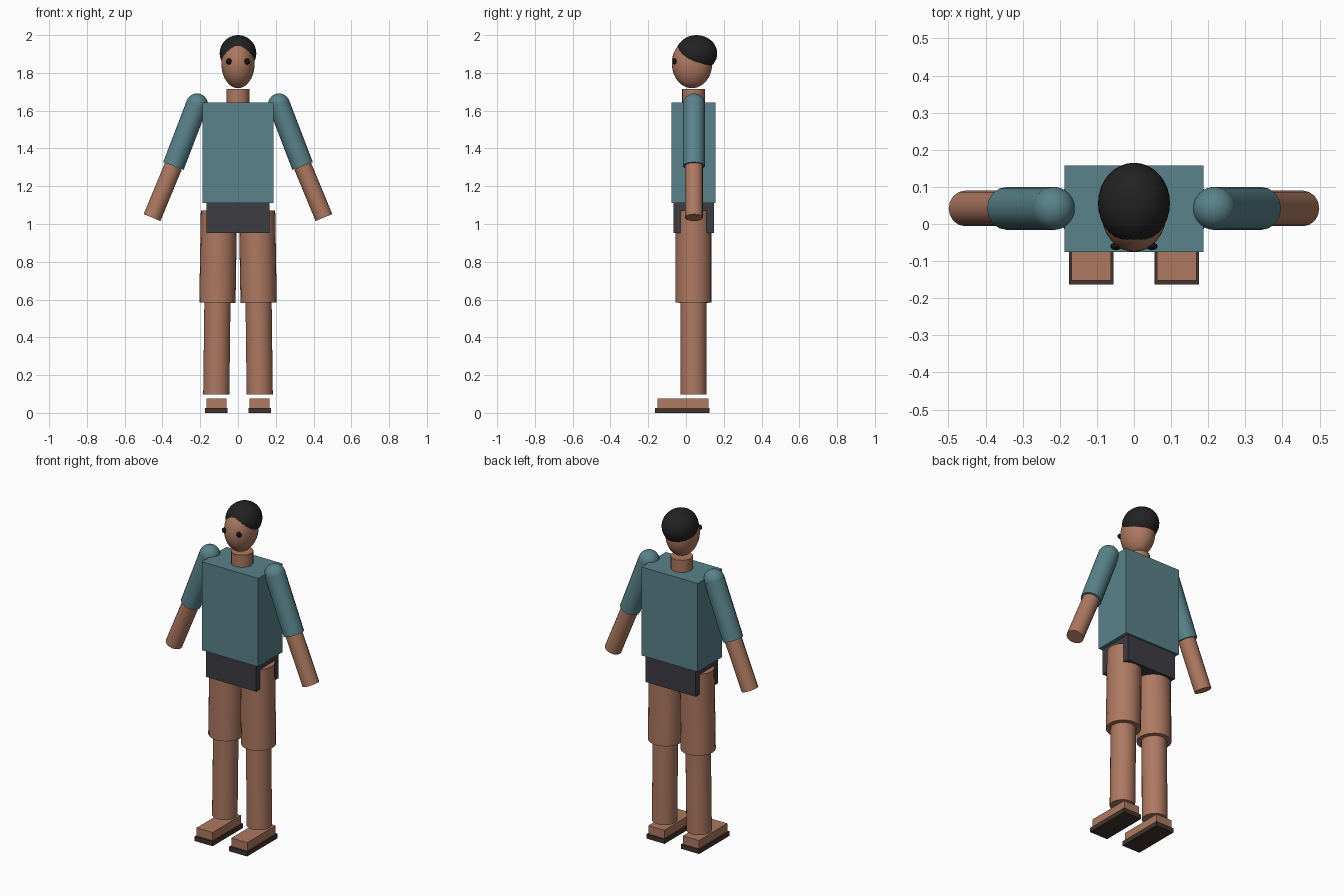
import bpy, math
from mathutils import Vector

if "Cube" in bpy.data.objects:
    bpy.data.objects.remove(bpy.data.objects["Cube"])

def material(name, rgb):
    m = bpy.data.materials.new(name)
    m.diffuse_color = (*rgb, 1)
    m.use_nodes = True
    m.node_tree.nodes["Principled BSDF"].inputs["Base Color"].default_value = m.diffuse_color
    return m

SKIN = material("skin", (0.42, 0.19, 0.12))
SHIRT = material("teal cloth", (0.10, 0.225, 0.255))
SHORTS = material("dark grey cloth", (0.048, 0.045, 0.055))
HAIR = material("black hair", (0.016, 0.016, 0.016))
SOLE = material("brown sole", (0.055, 0.034, 0.027))
EYE = material("eye black", (0.007, 0.006, 0.006))

def finish(name, mat, smooth=True):
    ob = bpy.context.object
    ob.name = name
    ob.data.materials.append(mat)
    bpy.ops.object.transform_apply(location=False, rotation=False, scale=True)
    if smooth:
        bpy.ops.object.shade_smooth_by_angle(angle=math.radians(40))
    return ob

def box(name, mat, lo, hi):
    lo, hi = Vector(lo), Vector(hi)
    bpy.ops.mesh.primitive_cube_add(size=1, location=(lo + hi) / 2)
    bpy.context.object.scale = hi - lo
    return finish(name, mat, False)

def ball(name, mat, centre, radii):
    bpy.ops.mesh.primitive_uv_sphere_add(segments=32, ring_count=20, radius=1, location=centre)
    bpy.context.object.scale = radii
    return finish(name, mat)

def limb(name, mat, a, b, r, sides=20):
    a, b = Vector(a), Vector(b)
    d = b - a
    bpy.ops.mesh.primitive_cylinder_add(vertices=sides, radius=r, depth=d.length, location=(a + b) / 2)
    bpy.context.object.rotation_euler = d.to_track_quat('Z', 'Y').to_euler()
    return finish(name, mat)

MID = 0.04  # body axis in y

# Head
ball("head", SKIN, (0, 0.032, 1.85), (0.088, 0.107, 0.131))
ball("hair", HAIR, (0, 0.056, 1.903), (0.097, 0.109, 0.097))
limb("neck", SKIN, (0, MID, 1.60), (0, MID, 1.715), 0.061)

# Trunk
box("torso", SHIRT, (-0.187, -0.076, 1.11), (0.187, 0.157, 1.642))
box("pelvis", SHORTS, (-0.167, -0.067, 0.952), (0.167, 0.147, 1.112))

for side, s in (("left", 1), ("right", -1)):
    ball(side + "_eye", EYE, (s * 0.048, -0.060, 1.861), (0.016, 0.010, 0.016))

    # Arms
    shoulder = (s * 0.217, MID + 0.002, 1.633)
    elbow = (s * 0.342, MID + 0.002, 1.307)
    hand = (s * 0.455, MID + 0.002, 1.034)
    ball(side + "_shoulder", SHIRT, shoulder, (0.058,) * 3)
    limb(side + "_upper_arm", SHIRT, shoulder, elbow, 0.058, 16)
    limb(side + "_forearm", SKIN, elbow, hand, 0.048, 16)

    # Legs
    hip = (s * 0.101, MID, 1.07)
    knee = (s * 0.109, MID, 0.584)
    ankle = (s * 0.115, MID - 0.001, 0.097)
    limb(side + "_thigh", SKIN, hip, knee, 0.096)
    limb(side + "_shin", SKIN, knee, ankle, 0.07)

    # Feet
    x = s * 0.115
    box(side + "_foot", SKIN, (x - 0.053, -0.152, 0.027), (x + 0.053, 0.118, 0.077))
    box(side + "_sole", SOLE, (x - 0.06, -0.163, 0), (x + 0.06, 0.125, 0.027))
